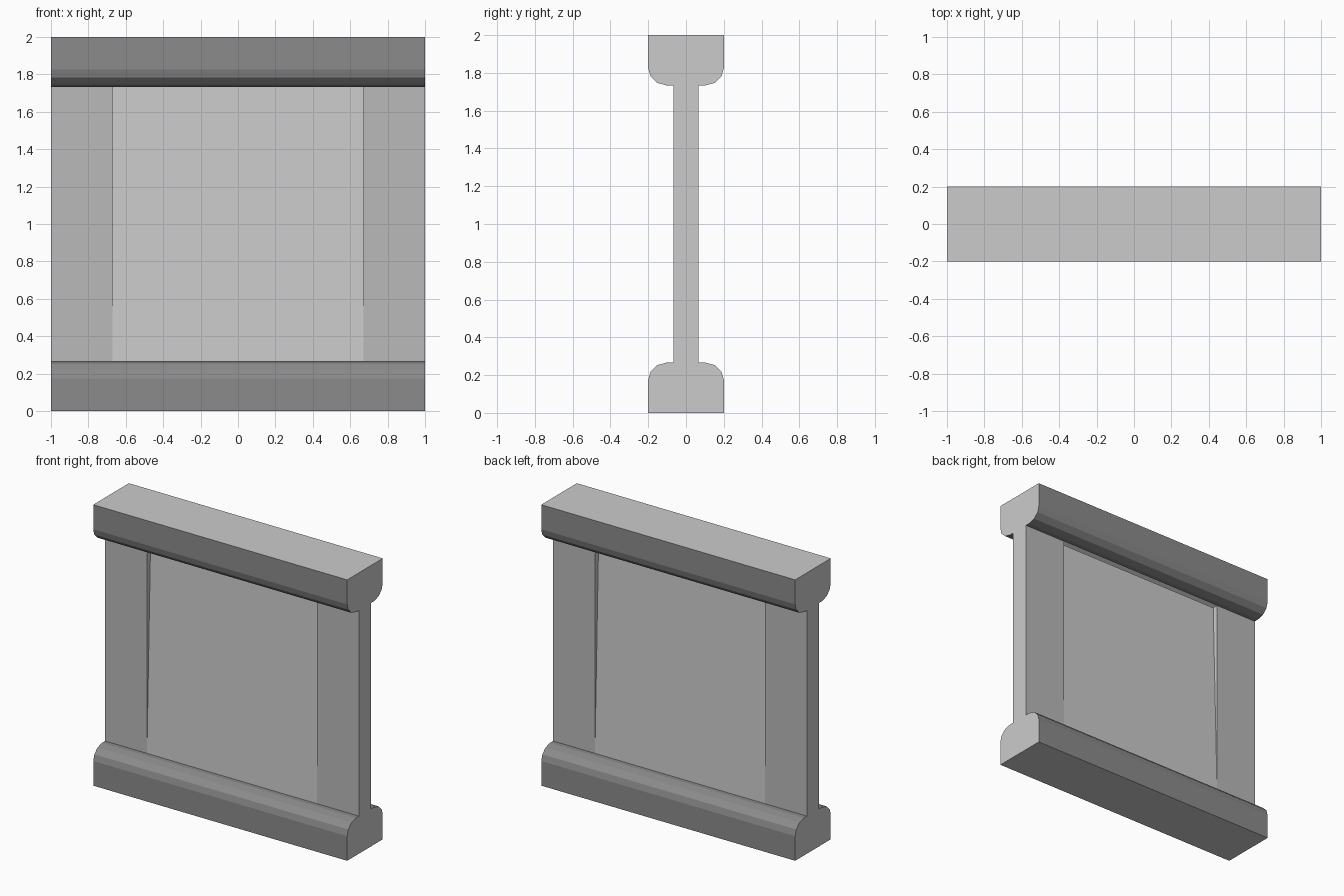
import bpy, bmesh

if "Cube" in bpy.data.objects:
    bpy.data.objects.remove(bpy.data.objects["Cube"])

T = 0.067          # wall half thickness
B = 0.027          # recessed panel half thickness at the top
Z0, Z1 = 0.267, 1.733
PX = 0.67          # half width of the panel


def grey(name, v):
    m = bpy.data.materials.new(name)
    m.diffuse_color = (v, v, v, 1)
    m.use_nodes = True
    m.node_tree.nodes["Principled BSDF"].inputs["Base Color"].default_value = m.diffuse_color
    return m


mats = [grey("light_grey", 0.8), grey("mid_grey", 0.49), grey("dark_grey", 0.26)]


def build(name, faces):
    """faces: list of (points, material index)"""
    bm = bmesh.new()
    for pts, mi in faces:
        f = bm.faces.new([bm.verts.new(p) for p in pts])
        f.material_index = mi
    bmesh.ops.remove_doubles(bm, verts=bm.verts, dist=1e-4)
    bmesh.ops.recalc_face_normals(bm, faces=bm.faces)
    me = bpy.data.meshes.new(name)
    bm.to_mesh(me)
    bm.free()
    for m in mats:
        me.materials.append(m)
    ob = bpy.data.objects.new(name, me)
    bpy.context.collection.objects.link(ob)
    return ob


# Rounded trim profile, open where it meets the wall
half = [(0.2, 0), (0.2, 0.175), (0.188, 0.218), (0.152, 0.253), (0.1, Z0), (T, Z0)]
profile = [(-y, z) for y, z in reversed(half)] + half


def trim(name, flip):
    prof = [(y, 2 - z if flip else z) for y, z in profile]
    faces = [([(x, y, z) for y, z in prof], 0) for x in (-1, 1)]
    for i, ((y0, z0), (y1, z1)) in enumerate(zip(prof, prof[1:])):
        flat = i == len(half) - 1          # top or bottom face
        faces.append(([(-1, y0, z0), (1, y0, z0), (1, y1, z1), (-1, y1, z1)],
                      0 if flat else 2))
    build(name, faces)


trim("base_trim", False)
trim("top_trim", True)

# Wall with a sloping recessed panel on both sides
faces = []
for s in (-1, 1):
    # outer end
    faces.append(([(s, -T, Z0), (s, T, Z0), (s, T, Z1), (s, -T, Z1)], 0))
    for t in (-1, 1):
        # side strip and its jamb
        faces.append(([(s, t * T, Z0), (s * PX, t * T, Z0),
                       (s * PX, t * T, Z1), (s, t * T, Z1)], 1))
        faces.append(([(s * PX, t * T, Z0), (s * PX, t * T, Z1),
                       (s * PX, t * B, Z1)], 0))
    # panel
    faces.append(([(-PX, s * T, Z0), (PX, s * T, Z0),
                   (PX, s * B, Z1), (-PX, s * B, Z1)], 0))
build("wall_panel", faces)
